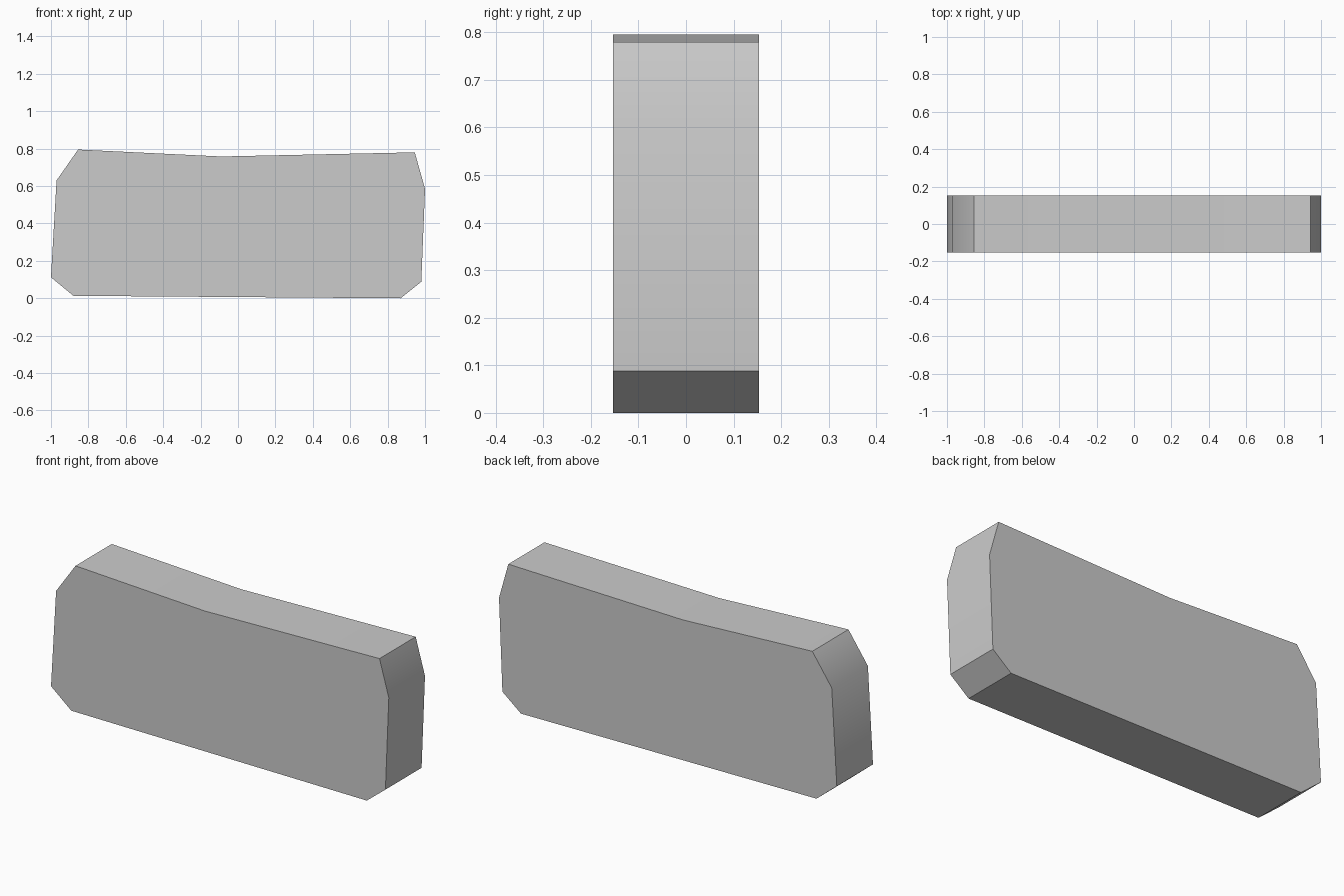
import bpy
import bmesh
import math

cube = bpy.data.objects.get("Cube")
if cube:
    bpy.data.objects.remove(cube, do_unlink=True)

# Plain grey material
grey = bpy.data.materials.new("grey")
grey.use_nodes = True
colour = (0.6, 0.6, 0.6, 1)
grey.diffuse_color = colour
grey.node_tree.nodes["Principled BSDF"].inputs["Base Color"].default_value = colour

# Slab outline (x, z), anticlockwise from the lower left corner
outline = [(-0.88, 0.013), (0.87, 0.0), (0.98, 0.088), (1.0, 0.585),
           (0.945, 0.78), (-0.09, 0.758), (-0.855, 0.795),
           (-0.97, 0.63), (-1.0, 0.112)]
half_depth = 0.153

# Front face, extruded to the back
bm = bmesh.new()
front = bm.faces.new([bm.verts.new((x, -half_depth, z)) for x, z in outline])
result = bmesh.ops.extrude_face_region(bm, geom=[front], use_keep_orig=True)
back_verts = [v for v in result["geom"] if isinstance(v, bmesh.types.BMVert)]
bmesh.ops.translate(bm, verts=back_verts, vec=(0, 2 * half_depth, 0))
bmesh.ops.recalc_face_normals(bm, faces=bm.faces[:])

mesh = bpy.data.meshes.new("slab")
bm.to_mesh(mesh)
bm.free()
mesh.materials.append(grey)
slab = bpy.data.objects.new("slab", mesh)
bpy.context.collection.objects.link(slab)

# Soft shading on the shallow corners, sharp rims
bpy.context.view_layer.objects.active = slab
slab.select_set(True)
bpy.ops.object.shade_smooth_by_angle(angle=math.radians(35))
